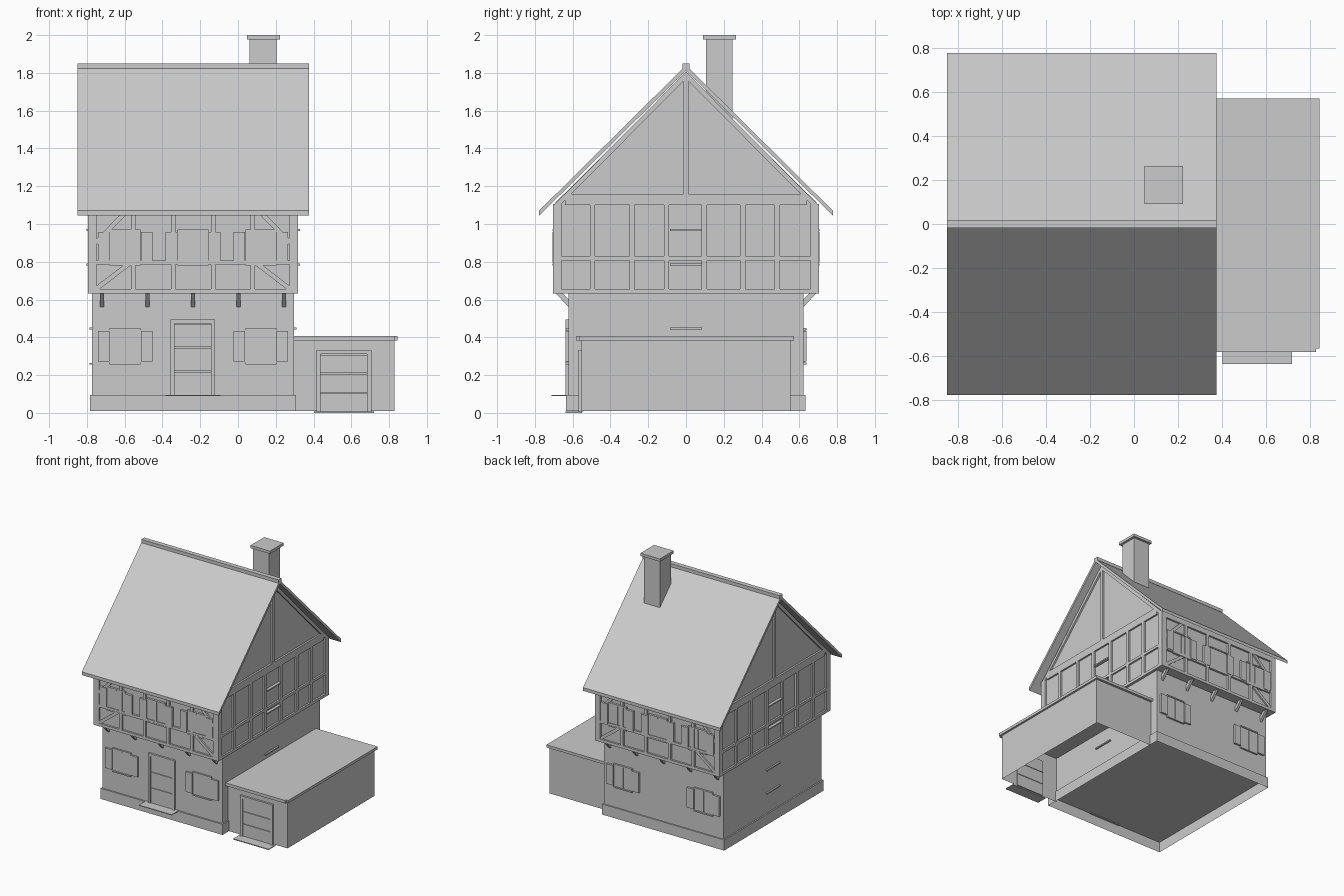
import bpy, bmesh
from mathutils import Vector

if "Cube" in bpy.data.objects:
    bpy.data.objects.remove(bpy.data.objects["Cube"])

CX = -0.238                     # centre line of the main house in x


def prism(bm, pts, off):
    """Extrude a flat polygon by an offset vector."""
    a = [bm.verts.new(p) for p in pts]
    b = [bm.verts.new(Vector(p) + Vector(off)) for p in pts]
    n = len(a)
    faces = [bm.faces.new(a), bm.faces.new(b[::-1])]
    for i in range(n):
        j = (i + 1) % n
        faces.append(bm.faces.new((a[i], b[i], b[j], a[j])))
    bmesh.ops.recalc_face_normals(bm, faces=faces)


def box(bm, x0, x1, y0, y1, z0, z1):
    prism(bm, [(x0, y0, z0), (x1, y0, z0), (x1, y1, z0), (x0, y1, z0)], (0, 0, z1 - z0))


def bar(bm, p, q, width, y0, y1):
    """Slanted timber lying in an xz plane."""
    d = Vector((q[0] - p[0], q[1] - p[1])).normalized() * width / 2
    pts = [(p[0] - d.y, y0, p[1] + d.x), (p[0] + d.y, y0, p[1] - d.x),
           (q[0] + d.y, y0, q[1] - d.x), (q[0] - d.y, y0, q[1] + d.x)]
    prism(bm, pts, (0, y1 - y0, 0))


def finish(name, bm, open_dirs=()):
    """Make the object, leaving out faces that look along open_dirs."""
    bm.normal_update()
    gone = [f for f in bm.faces if any(f.normal.dot(Vector(d)) > 0.9 for d in open_dirs)]
    bmesh.ops.delete(bm, geom=gone, context='FACES')
    me = bpy.data.meshes.new(name)
    bm.to_mesh(me)
    bm.free()
    ob = bpy.data.objects.new(name, me)
    bpy.context.collection.objects.link(ob)
    return ob


def boxes(name, dims, open_dirs=()):
    bm = bmesh.new()
    for d in dims:
        box(bm, *d)
    return finish(name, bm, open_dirs)


DOWN, LEFT = (0, 0, -1), (-1, 0, 0)

# Ground floor and plinth, open underneath
boxes("plinth", [(CX - .545, CX + .545, -.635, .632, .01, .095)], [DOWN])
boxes("ground_floor_walls", [(CX - .534, CX + .534, -.623, .622, .095, .635)], [DOWN])

# Upper floor with gables
bm = bmesh.new()
gable = [(-.69, .632), (.69, .632), (.69, 1.115), (0, 1.80), (-.69, 1.115)]
prism(bm, [(CX - .542, y, z) for y, z in gable], (1.084, 0, 0))
finish("upper_walls", bm)

# Roof and ridge
bm = bmesh.new()
chevron = [(-.777, 1.071), (0, 1.84), (.777, 1.071), (.777, 1.045), (0, 1.812), (-.777, 1.045)]
prism(bm, [(-.85, y, z) for y, z in chevron], (1.225, 0, 0))
finish("roof", bm)
boxes("ridge_cap", [(-.85, .375, -.019, .019, 1.823, 1.85)])

# Chimney
boxes("chimney", [(.061, .204, .107, .246, 1.55, 1.98)])
boxes("chimney_cap", [(.048, .222, .09, .264, 1.978, 2.0)])

# Timber framing on the gable sides
for s, side in ((-1, "left"), (1, "right")):
    bm = bmesh.new()
    xi, xo = CX + s * .535, CX + s * .556
    for y in (-.4945, -.286, -.103, .097, .30, .483):
        box(bm, xi, xo, y - .014, y + .014, .64, 1.11)
    for t in (-1, 1):
        box(bm, xi, xo, t * .66, t * .705, .632, 1.105)
        rafter = [(.70, 1.10), (0, 1.806), (0, 1.77), (.665, 1.10)]
        prism(bm, [(xi, t * y, z) for y, z in rafter], (xo - xi, 0, 0))
    for z0, z1, h in ((.632, .655, .705), (.808, .83, .68), (1.10, 1.16, .64)):
        box(bm, xi, xo, -h, h, z0, z1)
    box(bm, xi, xo, -.012, .012, 1.15, 1.79)
    finish(side + "_timber_frame", bm)
    # Narrow ledges above and below the side windows
    boxes(side + "_window_ledges",
          [(CX + s * .53, CX + s * r, -.084, .084, z - .005, z + .005)
           for z, r in ((.26, .547), (.446, .547), (.785, .565), (.968, .565))])


def window(bm, s, x, z, y):
    """Casement pair with sill, lintel and shutters; z is the bottom edge."""
    box(bm, x - .082, x + .082, y - s * .01, y + s * .008, z, z + .192)
    box(bm, x - .004, x + .004, y, y + s * .012, z + .015, z + .178)
    for e in (z, z + .182):
        box(bm, x - .082, x + .082, y, y + s * .015, e, e + .01)
    for t in (-1, 1):
        box(bm, x + t * .083, x + t * .145, y - s * .01, y + s * .016, z + .016, z + .177)


# Framing, windows and brackets on the front and back
for s, side in ((-1, "front"), (1, "back")):
    bm = bmesh.new()
    yi, yo = s * .68, s * .705
    for x in (-.211 * 1.5, -.106, .106, .211 * 1.5):
        box(bm, CX + x - .012, CX + x + .012, yi, yo, .64, 1.10)
    for t in (-1, 1):
        box(bm, CX + t * .51, CX + t * .556, yi, yo, .632, 1.105)
        bar(bm, (CX + t * .515, .655), (CX + t * .325, .80), .024, yi, yo - s * .003)
        bar(bm, (CX + t * .515, .90), (CX + t * .345, 1.075), .024, yi, yo - s * .003)
    for z0, z1 in ((.632, .655), (.785, .807), (1.06, 1.10)):
        box(bm, CX - .53, CX + .53, yi, yo, z0, z1)
    finish(side + "_timber_frame", bm)

    bm = bmesh.new()
    for x in (-.359, 0, .359):
        window(bm, s, CX + x, .78, s * .692)
    for x in (-.359, .359):
        window(bm, s, CX + x, .257, s * .622)
    finish(side + "_windows", bm)

    bm = bmesh.new()
    strut = [(.61, .548), (.692, .635), (.655, .635), (.61, .588)]
    for i in range(-2, 3):
        prism(bm, [(CX + i * .241 - .01, s * y, z) for y, z in strut], (.02, 0, 0))
    finish(side + "_jetty_brackets", bm)


def door(name, x0, x1, z0, z1, y, w):
    """Frame around a door of three panels."""
    boxes(name + "_frame", [(x0, x0 + w, y, y - .016, z0, z1), (x1 - w, x1, y, y - .016, z0, z1),
                            (x0 + w, x1 - w, y, y - .016, z1 - w, z1)])
    h = (z1 - w - z0) / 3
    boxes(name, [(x0 + w, x1 - w, y + .01, y - .008, z0 + i * h, z0 + (i + 1) * h - .004)
                 for i in range(3)])


# House door and step
door("house_door", -.357, -.121, .095, .495, -.623, .021)
boxes("house_door_step", [(-.385, -.093, -.712, -.62, .09, .096)])

# Annex: shell open below and toward the house, with slab roof and front trim
boxes("annex_walls", [(.296, .829, -.553, .553, .01, .386)], [DOWN, LEFT])
boxes("annex_roof", [(.296, .845, -.567, .572, .384, .406)])
boxes("annex_roof_trim", [(.296, .829, -.583, -.565, .384, .408)])
door("annex_door", .415, .706, .008, .333, -.553, .022)
boxes("annex_door_step", [(.403, .72, -.638, -.55, 0, .007)])
